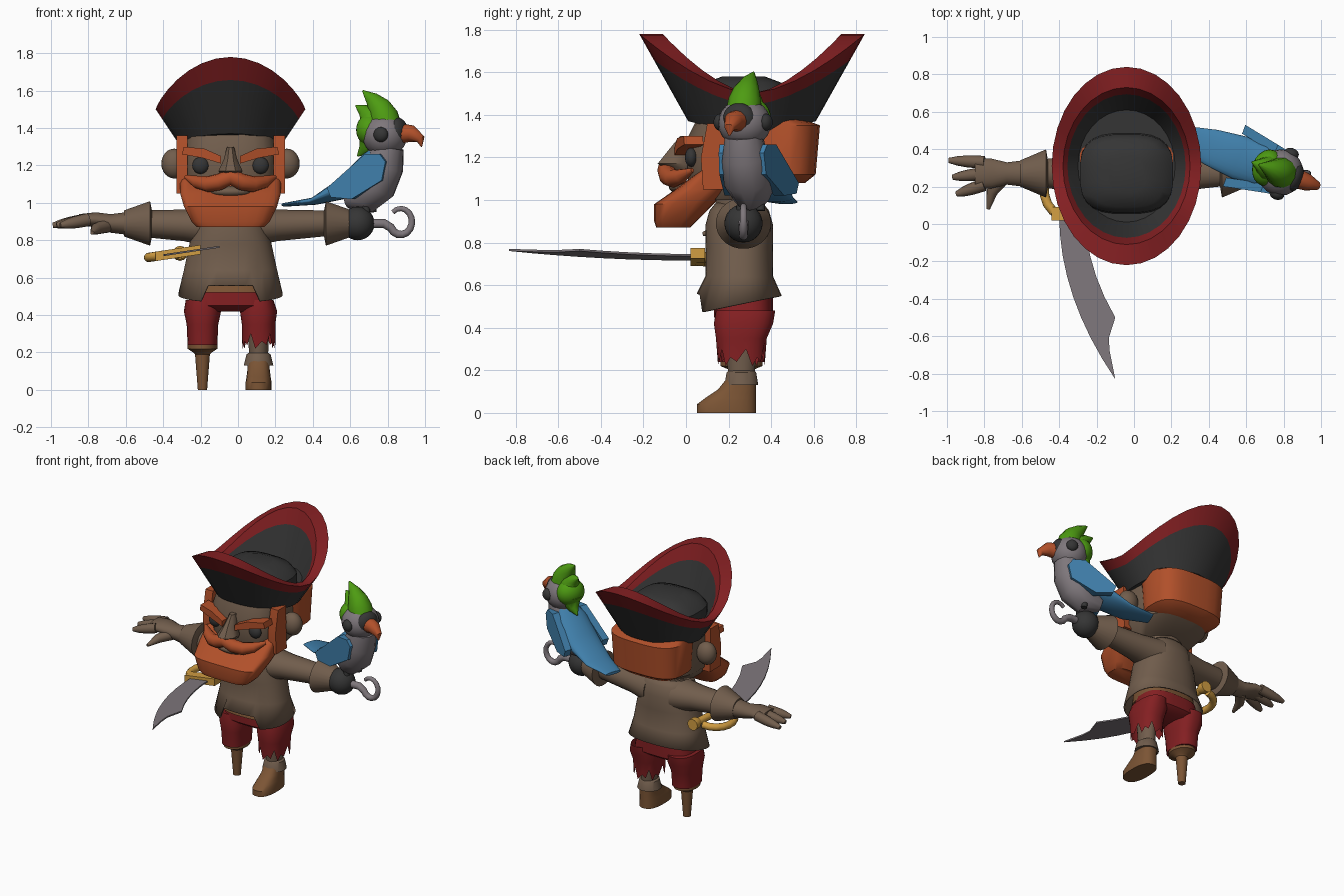
import bpy, bmesh
from math import sin, cos, pi, radians
from mathutils import Vector

old = bpy.data.objects.get("Cube")
if old:
    bpy.data.objects.remove(old, do_unlink=True)

# Reference lines shared by the parts
CX = -.04
BODY = Vector((CX, .25, 0))
ARM = Vector((0, .27, .89))
RIGHT_LEG = Vector((-.19, .26, 0))
LEFT_LEG = Vector((.11, .26, 0))
SIDES = (("right", -1), ("left", 1))


def material(name, *rgb):
    m = bpy.data.materials.new(name)
    m.use_nodes = True
    m.diffuse_color = (*rgb, 1)
    shader = m.node_tree.nodes["Principled BSDF"]
    shader.inputs["Base Color"].default_value = (*rgb, 1)
    return m


brown = material("cloth_and_skin_brown", .165, .11, .073)
leather = material("leather_brown", .2, .09, .035)
orange = material("hair_orange", .44, .08, .023)
red = material("dark_red", .23, .014, .016)
dark = material("charcoal", .036, .036, .036)
gold = material("gold", .64, .34, .055)
grey = material("steel_grey", .21, .185, .2)
green = material("crest_green", .075, .33, .006)
blue = material("wing_blue", .05, .21, .4)


def finish(name, bm, mats):
    bmesh.ops.recalc_face_normals(bm, faces=bm.faces)
    mesh = bpy.data.meshes.new(name)
    bm.to_mesh(mesh)
    bm.free()
    for m in mats:
        mesh.materials.append(m)
    ob = bpy.data.objects.new(name, mesh)
    bpy.context.collection.objects.link(ob)
    bpy.ops.object.select_all(action='DESELECT')
    ob.select_set(True)
    bpy.context.view_layer.objects.active = ob
    bpy.ops.object.shade_smooth_by_angle(angle=radians(40))
    return ob


def skin(name, rings, mats, caps=True, bands=None):
    """Bridge equal rings of points into one surface."""
    bm = bmesh.new()
    loops = [[bm.verts.new(point) for point in ring] for ring in rings]
    count = len(loops[0])
    for k, (lower, upper) in enumerate(zip(loops, loops[1:])):
        for i in range(count):
            j = (i + 1) % count
            face = bm.faces.new((lower[i], lower[j], upper[j], upper[i]))
            face.material_index = bands[k] if bands else 0
    if caps:
        bm.faces.new(loops[0])
        bm.faces.new(loops[-1])
    return finish(name, bm, mats)


def loft(name, mat, centre, sections, axis='z', power=2, sides=24, caps=True):
    """Sections are (place on axis, half width, half depth, optional shift)."""
    rings = []
    for place, width, depth, *shift in sections:
        ring = []
        for i in range(sides):
            angle = 2 * pi * (i + .5) / sides
            c, s = cos(angle), sin(angle)
            u = width * abs(c) ** (2 / power) * (1 if c > 0 else -1)
            v = depth * abs(s) ** (2 / power) * (1 if s > 0 else -1) + sum(shift)
            ring.append(Vector(centre) + Vector((u, v, place) if axis == 'z' else (place, u, v)))
        rings.append(ring)
    return skin(name, rings, [mat], caps)


def tube(name, mat, points, across='y', sides=12):
    """Round sweep along points (x, y, z, radius); across is never along the path."""
    across = Vector((0, 1, 0) if across == 'y' else (0, 0, 1))
    rings = []
    for k, (*place, radius) in enumerate(points):
        before, after = points[max(k - 1, 0)], points[min(k + 1, len(points) - 1)]
        along = (Vector(after[:3]) - Vector(before[:3])).normalized()
        u = along.cross(across).normalized()
        v = along.cross(u)
        turns = [2 * pi * i / sides for i in range(sides)]
        rings.append([Vector(place) + radius * (u * cos(a) + v * sin(a)) for a in turns])
    return skin(name, rings, [mat])


def prism(name, mat, outline, thickness):
    half = Vector(thickness) / 2
    return skin(name, [[Vector(q) + half * s for q in outline] for s in (-1, 1)], [mat])


def ball(name, mat, centre, radii):
    bm = bmesh.new()
    bmesh.ops.create_uvsphere(bm, u_segments=20, v_segments=12, radius=1)
    bmesh.ops.scale(bm, vec=radii, verts=bm.verts)
    bmesh.ops.translate(bm, vec=centre, verts=bm.verts)
    return finish(name, bm, [mat])


def steps(count, start=0, end=1):
    return [start + (end - start) * i / count for i in range(count + 1)]


# Tunic with a slanted hem and a notch at the front
tunic = loft("tunic", brown, BODY, [(.5, .28, .2), (.64, .25, .16), (.78, .22, .16), (.88, .19, .16),
             (.95, .17, .14), (1, .1, .1)], sides=40, power=2.3, caps=False)
for v in tunic.data.vertices:
    if v.co.z < .55:
        notch = v.co.y < BODY.y and abs(v.co.x - CX) < .15
        v.co.z = .56 if notch else .51 + .2 * (v.co.y - BODY.y)
tunic.modifiers.new("cloth", 'SOLIDIFY').thickness = .01
loft("neck", brown, BODY, [(.9, .16, .13), (1, .13, .11), (1.1, .14, .13)])
loft("belt", leather, BODY, [(.52, .2, .16), (.6, .2, .14)], power=3)

# Trousers, one leg torn at the hem
loft("trouser_hips", red, BODY, [(.42, .15, .1, .02), (.45, .22, .14, .02), (.54, .2, .14, .02)], power=3)
loft("trouser_right_leg", red, RIGHT_LEG, [(.24, .08, .11), (.35, .085, .12), (.42, .1, .14, .01),
     (.48, .09, .14, .02)], power=2.5)
torn = loft("trouser_left_leg", red, LEFT_LEG, [(.26, .09, .11), (.35, .09, .12), (.42, .1, .14, .01),
            (.48, .08, .14, .02)], power=2.5, caps=False)
for v in torn.data.vertices:
    if v.co.z < .3:
        v.co.z += (.04, -.04, 0, -.02)[v.index % 4]

# Peg leg and booted leg
loft("peg_leg", leather, RIGHT_LEG, [(0, .025, .025), (.19, .04, .04), (.2, .05, .05),
     (.22, .08, .1), (.24, .08, .1)])
loft("left_shin", brown, LEFT_LEG, [(.15, .05, .06), (.4, .06, .08)])
loft("boot", leather, LEFT_LEG, [(0, .07, .14, -.07), (.04, .07, .14, -.07), (.07, .065, .12, -.05),
     (.11, .06, .09, -.02), (.16, .06, .07)], power=2.5)
loft("boot_cuff", brown, LEFT_LEG, [(.13, .08, .08), (.19, .065, .07), (.2, .05, .06)])

# Sleeves and flared cuffs
for side, s in SIDES:
    loft(side + "_sleeve", brown, ARM, [(s * .1 + CX, .13, .11, -.02), (s * .25 + CX, .1, .085, -.01),
         (s * .5 + CX, .07, .07)], 'x')
    loft(side + "_cuff", brown, ARM, [(s * .46, .07, .07), (s * .47, .13, .12), (s * .61, .07, .07)], 'x')

# Right hand
loft("palm", brown, ARM, [(-.6, .07, .06), (-.68, .06, .05), (-.76, .08, .04, .02),
     (-.85, .08, .03, .02)], 'x')
for i, finger in enumerate(("index", "middle", "outer")):
    base, tip = Vector((-.8, .21 + .06 * i, .91)), Vector((-.95 - .02 * i, .16 + .09 * i, .88))
    tube(finger + "_finger", brown, [(*base.lerp(tip, t), .034 - .02 * t ** 3) for t in steps(4)])
tube("thumb", brown, [(-.7, .25, .88, .04), (-.76, .17, .86, .03), (-.78, .08, .84, .01)], 'z')

# Hook hand
ball("hook_base", dark, ARM + Vector((.64, 0, 0)), (.09, .09, .09))
shank = [(.7, ARM.y, ARM.z, .025), (.78, ARM.y, ARM.z, .025)]
bend = [(.87 + .06 * cos(a), ARM.y, .9 + .07 * sin(a), .03 - .002 * a) for a in steps(12, 1.15 * pi, 2.75 * pi)]
tube("hook", grey, shank + bend)

# Head, hair and beard
loft("head", brown, BODY, [(1, .19, .15, -.05), (1.08, .25, .24), (1.28, .25, .25), (1.42, .23, .2, .02)],
     power=3)
loft("back_hair", orange, BODY, [(1.08, .2, .12, .19), (1.12, .26, .17, .19), (1.35, .27, .19, .19),
     (1.42, .25, .1, .1)], power=3)
loft("beard", orange, BODY, [(.87, .18, .08, -.31), (.9, .21, .1, -.3), (.98, .25, .14, -.26),
     (1.05, .27, .12, -.18), (1.14, .27, .06, -.12)], power=4)
ball("lower_lip", brown, (CX, -.03, 1.06), (.11, .05, .03))
tube("moustache", orange, [(CX + .24 * t, .12 * t * t - .09, 1.14 - .04 * sin(pi * abs(t)), .045 - .035 * t ** 4)
     for t in steps(8, -1)], 'z')
loft("nose", brown, (CX, 0, 0), [(1.3, .02, .03), (1.23, .04, .06, -.03), (1.17, .07, .09, -.05),
     (1.14, .05, .06, -.03)], sides=8)

# Paired features of the face
for side, s in SIDES:
    ball(side + "_eye", dark, (CX + s * .16, .025, 1.2), (.045, .03, .045))
    ball(side + "_ear", brown, (CX + s * .3, BODY.y, 1.21), (.07, .06, .08))
    brow = [(.05, 1.21), (.05, 1.25), (.14, 1.29), (.25, 1.3), (.26, 1.26), (.15, 1.24)]
    prism(side + "_eyebrow", orange, [(CX + s * x, .7 * x * x - .01, z) for x, z in brow], (0, .09, 0))
    burn = [(.08, 1.05), (.07, 1.2), (.1, 1.36), (.19, 1.36), (.2, 1.05)]
    prism(side + "_sideburn", orange, [(CX + s * .26, y, z) for y, z in burn], (.06, 0, 0))

# Hat walls: half width, half length, height at the sides, height at the ends
low_out, rim_out = Vector((.28, .3, 1.32, 1.37)), Vector((.4, .53, 1.5, 1.78))
low_in, rim_in = Vector((.26, .3, 1.42, 1.42)), Vector((.34, .42, 1.5, 1.78))
walls = [low_out.lerp(rim_out, t) for t in (0, .4, .7, 1)] + [low_in.lerp(rim_in, t) for t in (1, .7, 0)]
hat = [[(CX + w * cos(a), .31 + d * sin(a), low + (high - low) * abs(sin(a)) ** 1.6)
        for a in steps(32, 0, 2 * pi)[:-1]] for w, d, low, high in walls]
skin("hat_brim", hat, [dark, red], bands=[0, 0, 1, 1, 1, 0])
loft("hat_crown", dark, BODY, [(1.37, .25, .22, .02), (1.5, .25, .21, .02), (1.55, .2, .18, .02),
     (1.58, .1, .1, .02)], power=3)


# Sabre, lying on one tilted plane
def level(x):
    return .78 + .15 * x


outer = [(.3 * t * t - .4, .05 - .88 * t) for t in steps(8)]
inner = [(.16 * t * t - .26, .05 - .55 * t) for t in steps(5)]
nick = [(-.13, -.68), (-.135, -.61)]
prism("sabre_blade", grey, [(x, y, level(x)) for x, y in outer + nick + inner[::-1]], (0, 0, .01))
guard = [(x, y, level(x)) for x, y in ((-.44, .02), (-.2, .02), (-.2, .09), (-.44, .09))]
prism("sabre_guard", gold, guard, (0, 0, .05))
bow = [(-.36 - .12 * sin(a), .18 - .14 * cos(a)) for a in steps(8, .1 * pi, pi)]
tube("sabre_bow", gold, [(x, y, level(x), .025) for x, y in bow], 'z')
tube("sabre_grip", gold, [(-.33, .05, .73, .025), (-.31, .34, .73, .025)], 'z')
tube("sabre_pommel", gold, [(-.31, .31, .73, .03), (-.31, .33, .73, .04), (-.31, .37, .73, .04)], 'z')


# Parrot, built facing +x and then turned
def feather(name, base, tip, radius):
    """Crest feather that swells out of the head and curls to a point."""
    path = [Vector(base).lerp(Vector(tip), t) for t in steps(4)]
    return tube(name, green, [(x + .03 * sin(pi * t), 0, z, radius * (1.05 - t * t))
                for (x, z), t in zip(path, steps(4))])


bird = [
    tube("parrot_body", grey, [(.03, 0, 1.3, .09), (.01, 0, 1.2, .11), (-.04, 0, 1.1, .12),
         (-.1, 0, 1.04, .1), (-.2, 0, 1.02, .05)]),
    ball("parrot_head", grey, (.015, 0, 1.36), (.12, .125, .115)),
    ball("parrot_mask", dark, (.09, 0, 1.38), (.05, .08, .075)),
    tube("parrot_beak", orange, [(.1, 0, 1.37, .055), (.17, 0, 1.37, .045), (.22, 0, 1.34, .025),
         (.225, 0, 1.3, .003)]),
    loft("parrot_tail", blue, (0, 0, 1), [(-.55, .06, .01, -.01), (-.38, .1, .02, .01), (-.22, .12, .06, .08),
         (-.1, .12, .09, .17), (-.04, .08, .05, .25)], 'x'),
    ball("crest_cap", green, (-.06, 0, 1.39), (.08, .1, .09)),
    feather("crest_front_feather", (.02, 1.42), (-.11, 1.6), .08),
    feather("crest_back_feather", (-.06, 1.42), (-.15, 1.52), .07),
    feather("crest_nape_feather", (-.07, 1.38), (-.14, 1.25), .07),
]
wing = [(.06, 1.22), (.03, 1.26), (-.05, 1.26), (-.25, 1.08), (-.23, 1.03), (-.12, 1.02), (.04, 1.12)]
for side, s in SIDES:
    bird += [
        ball(side + "_parrot_eye", dark, (.035, s * .115, 1.365), (.04, .03, .04)),
        prism(side + "_wing", blue, [(x, s * (.1 - .2 * x), z) for x, z in wing], (0, .05, 0)),
        tube(side + "_parrot_foot", dark, [(-.08, s * .05, 1.03, .02), (-.07, s * .05, .95, .02)]),
    ]
for ob in bird:
    ob.location = (.77, .28, 0)
    ob.rotation_euler.z = radians(-20)
